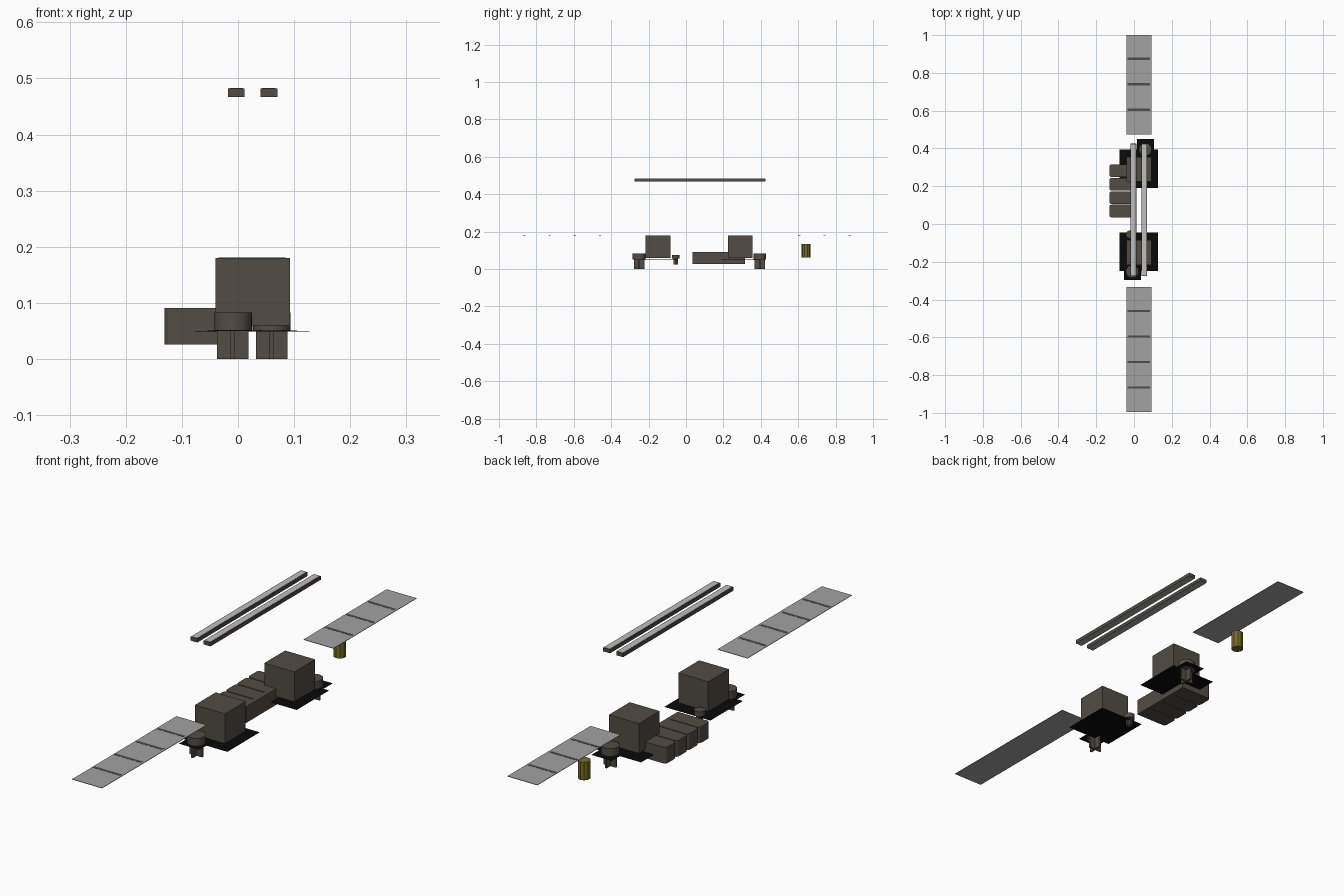
import bpy
import bmesh
from mathutils import Vector

cube = bpy.data.objects.get("Cube")
if cube:
    bpy.data.objects.remove(cube, do_unlink=True)


def material(name, rgb):
    m = bpy.data.materials.new(name)
    m.use_nodes = True
    m.diffuse_color = (*rgb, 1)
    m.node_tree.nodes["Principled BSDF"].inputs["Base Color"].default_value = (*rgb, 1)
    return m


brown = material("dark_brown", (0.085, 0.073, 0.058))
grey = material("panel_grey", (0.36, 0.36, 0.36))
light = material("light_grey", (0.52, 0.52, 0.52))
black = material("black", (0.003, 0.003, 0.003))
yellow = material("dull_yellow", (0.18, 0.15, 0.02))


def finish(name, bm, mats):
    mesh = bpy.data.meshes.new(name)
    bm.to_mesh(mesh)
    bm.free()
    for m in mats:
        mesh.materials.append(m)
    ob = bpy.data.objects.new(name, mesh)
    bpy.context.collection.objects.link(ob)
    return ob


def add_box(bm, xs, ys, zs):
    verts = bmesh.ops.create_cube(bm, size=1)["verts"]
    for v in verts:
        for i, (lo, hi) in enumerate((xs, ys, zs)):
            v.co[i] = lo if v.co[i] < 0 else hi
    return verts


def box(name, xs, ys, zs, mat):
    bm = bmesh.new()
    add_box(bm, xs, ys, zs)
    return finish(name, bm, [mat])


def cylinder(name, x, y, zs, radius, sides, mat, smooth=True):
    bm = bmesh.new()
    bmesh.ops.create_cone(bm, cap_ends=True, segments=sides, radius1=radius,
                          radius2=radius, depth=zs[1] - zs[0])
    bmesh.ops.translate(bm, verts=bm.verts, vec=Vector((x, y, sum(zs) / 2)))
    for f in bm.faces:
        f.smooth = smooth and abs(f.normal.z) < 0.5
    ob = finish(name, bm, [mat])
    for e in ob.data.edges:
        a, b = (ob.data.vertices[i].co for i in e.vertices)
        e.use_edge_sharp = abs(a.z - b.z) < 0.001
    return ob


def sheet(name, x, y, half, z):
    return box(name, (x - half, x + half), (y - half, y + half), (z - 0.001, z), black)


def finned_foot(name, x, y, radius, fin, z0, z1, z2):
    """Round cap standing on four crossed fins."""
    cylinder(name + "_cap", x, y, (z1, z2), radius, 24, brown)
    bm = bmesh.new()
    t = 0.004
    add_box(bm, (x - fin, x + fin), (y - t, y + t), (z0, z1))
    add_box(bm, (x - t, x + t), (y - fin, y + fin), (z0, z1))
    finish(name + "_fins", bm, [brown])


# Two square housings, each over a black base sheet
for label, y in (("front", -0.15), ("back", 0.29)):
    box(label + "_housing", (-0.04, 0.093), (y - 0.066, y + 0.066), (0.06, 0.18), brown)
    sheet(label + "_base_sheet", 0.025, y + 0.003, 0.102, 0.05)

# Finned feet with their own sheets, and a smaller one between the housings
for label, x, y, push in (("front", -0.009, -0.251, 0), ("back", 0.06, 0.395, 0.009)):
    finned_foot(label + "_foot", x, y, 0.034, 0.028, 0, 0.05, 0.083)
    sheet(label + "_foot_sheet", x, y + push, 0.045, 0.052)
finned_foot("middle_foot", -0.022, -0.055, 0.021, 0.013, 0.025, 0.055, 0.075)

# Row of four cells against a flat backing wall
box("cell_backing", (-0.005, 0.012), (0.035, 0.315), (0.026, 0.091), brown)
for i in range(4):
    y = 0.035 + i * 0.071
    bm = bmesh.new()
    add_box(bm, (-0.131, 0.0), (y, y + 0.067), (0.026, 0.091))
    uprights = [e for e in bm.edges
                if abs(e.verts[0].co.z - e.verts[1].co.z) > 0.01 and e.verts[0].co.x < -0.1]
    bmesh.ops.bevel(bm, geom=uprights, offset=0.012, segments=3, profile=0.5, affect='EDGES')
    finish("cell_%d" % (i + 1), bm, [brown])

# Two long overhead bars with a light strip on top and a grey underside
for label, x in (("right", -0.003), ("left", 0.055)):
    bm = bmesh.new()
    add_box(bm, (x - 0.015, x + 0.015), (-0.275, 0.425), (0.467, 0.482))
    bm.normal_update()
    for f in bm.faces:
        f.material_index = 1 if f.normal.z < -0.5 else 0
    finish(label + "_bar", bm, [brown, grey])
    box(label + "_bar_strip", (x - 0.012, x + 0.012), (-0.272, 0.422), (0.482, 0.483), light)

# Thin flat panels at both ends, with narrow cross bands
for label, ys, bands in (("front", (-0.995, -0.333), (-0.865, -0.73, -0.595, -0.46)),
                         ("back", (0.473, 1.0), (0.605, 0.74, 0.875))):
    box(label + "_panel", (-0.04, 0.093), ys, (0.178, 0.18), grey)
    for i, y in enumerate(bands):
        box("%s_panel_band_%d" % (label, i + 1), (-0.035, 0.085),
            (y - 0.006, y + 0.006), (0.18, 0.1805), brown)

# Yellow canister under the back panel
cylinder("canister", 0.003, 0.642, (0.061, 0.133), 0.024, 10, yellow, smooth=False)
